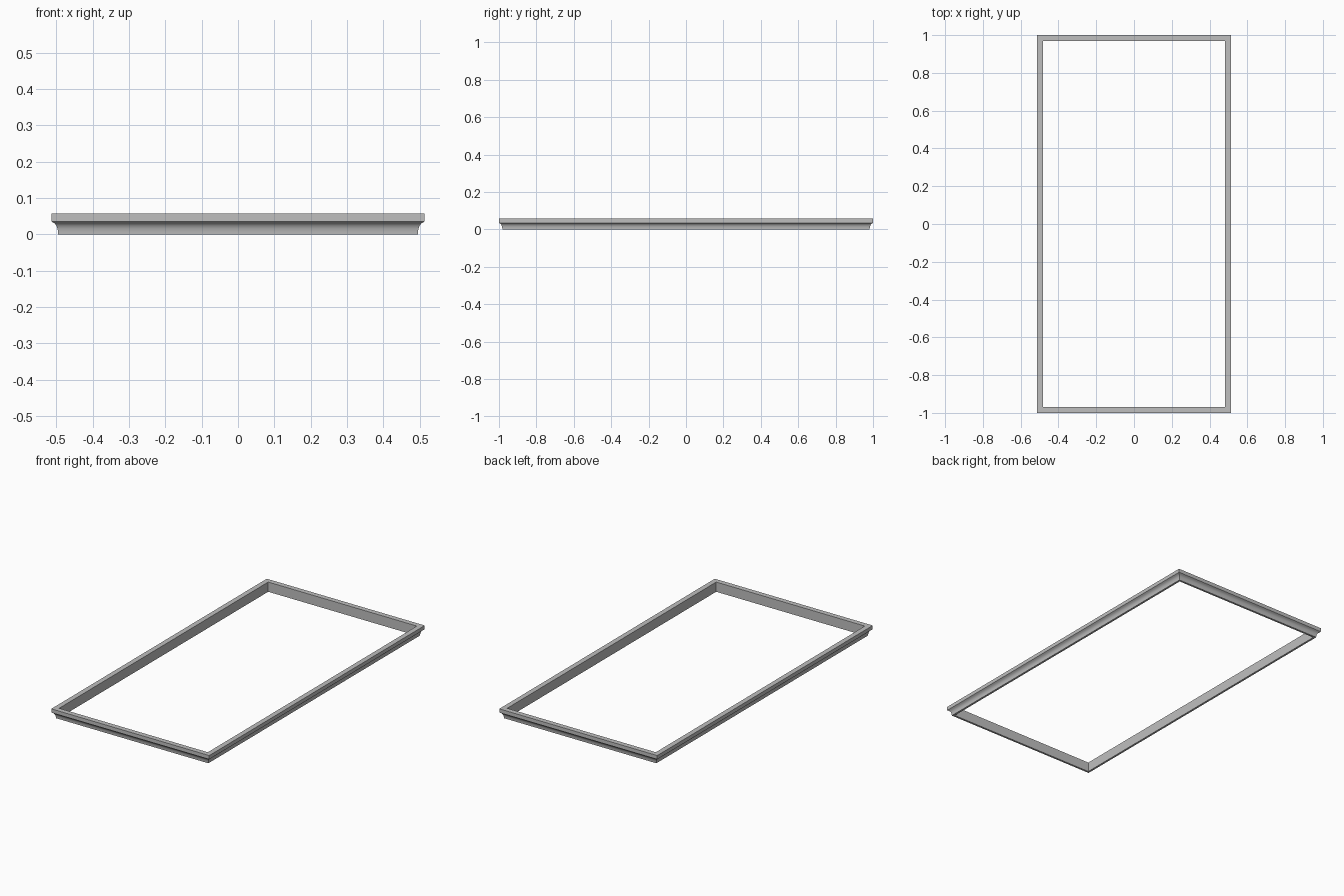
import bpy, bmesh

cube = bpy.data.objects.get("Cube")
if cube:
    bpy.data.objects.remove(cube, do_unlink=True)

grey = bpy.data.materials.new("stone grey")
grey.use_nodes = True
colour = (0.52, 0.52, 0.52, 1)
grey.diffuse_color = colour
grey.node_tree.nodes["Principled BSDF"].inputs["Base Color"].default_value = colour

HALF_X, HALF_Y = 0.513, 1.0

# Moulding cross-section: (inset from the outer edge, height)
profile = [(0.030, 0), (0.018, 0), (0.0175, 0.008), (0.016, 0.016),
           (0.013, 0.024), (0.008, 0.030), (0.003, 0.033), (0, 0.035),
           (0, 0.057), (0.030, 0.057)]

# Sweep the section around four mitred corners
bm = bmesh.new()
corners = [(-1, -1), (1, -1), (1, 1), (-1, 1)]
rings = [[bm.verts.new((sx * (HALF_X - d), sy * (HALF_Y - d), z))
          for sx, sy in corners] for d, z in profile]
for a, b in zip(rings, rings[1:] + rings[:1]):
    for i in range(4):
        j = (i + 1) % 4
        bm.faces.new((a[i], a[j], b[j], b[i]))
bmesh.ops.recalc_face_normals(bm, faces=bm.faces)

mesh = bpy.data.meshes.new("cornice_frame")
bm.to_mesh(mesh)
bm.free()
mesh.materials.append(grey)
frame = bpy.data.objects.new("cornice_frame", mesh)
bpy.context.collection.objects.link(frame)

# Smooth cove with crisp mitres
bpy.context.view_layer.objects.active = frame
frame.select_set(True)
bpy.ops.object.shade_smooth_by_angle(angle=0.6)
